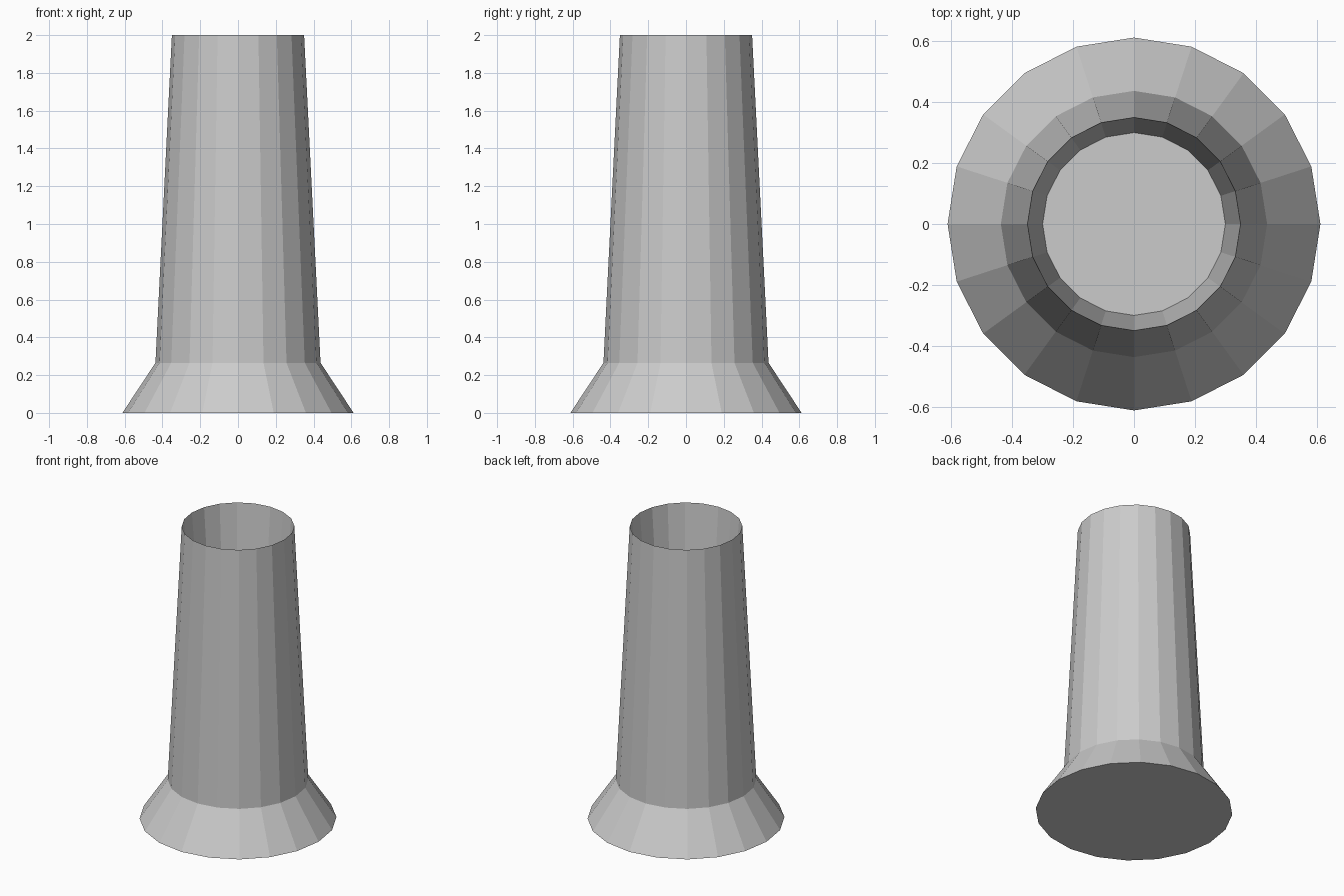
import bpy, bmesh
from math import sin, cos, tau

if "Cube" in bpy.data.objects:
    bpy.data.objects.remove(bpy.data.objects["Cube"])

SIDES = 20
# Profile (radius, height): flared foot, tapered shaft, sharp rim, recessed cup floor
PROFILE = [(0.612, 0.0), (0.437, 0.265), (0.35, 2.0), (0.30, 1.4)]


def ring(bm, radius, z):
    return [bm.verts.new((radius * cos(tau * i / SIDES), radius * sin(tau * i / SIDES), z))
            for i in range(SIDES)]


bm = bmesh.new()
rings = [ring(bm, r, z) for r, z in PROFILE]

# Side walls, outside and then down into the hollow top
for low, high in zip(rings, rings[1:]):
    for i in range(SIDES):
        j = (i + 1) % SIDES
        bm.faces.new((low[i], low[j], high[j], high[i]))

# Underside and cup floor
bm.faces.new(rings[0][::-1])
bm.faces.new(rings[-1])
bmesh.ops.recalc_face_normals(bm, faces=bm.faces[:])

mesh = bpy.data.meshes.new("flared_chimney")
bm.to_mesh(mesh)
bm.free()
bpy.context.collection.objects.link(bpy.data.objects.new("flared_chimney", mesh))
